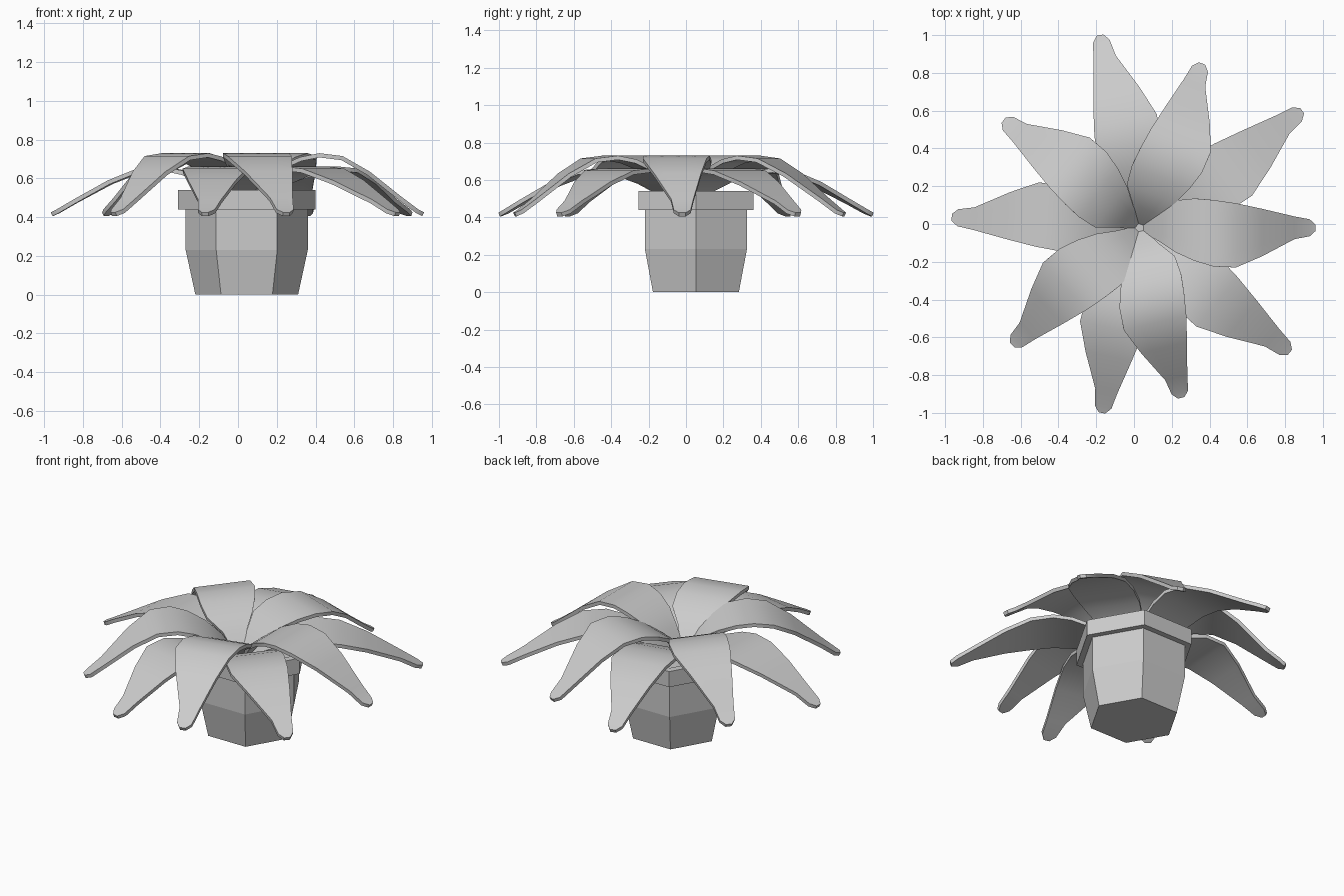
import bpy, bmesh
from math import cos, sin, pi, atan2, hypot

if "Cube" in bpy.data.objects:
    bpy.data.objects.remove(bpy.data.objects["Cube"])

POT = (0.045, 0.053)
HEART = (0.03, -0.02)


def add_object(name, bm):
    mesh = bpy.data.meshes.new(name)
    bm.to_mesh(mesh)
    bm.free()
    ob = bpy.data.objects.new(name, mesh)
    bpy.context.collection.objects.link(ob)
    return ob


def hex_lathe(name, profile, cap_start=False, cap_end=False):
    """Six-sided turned shape from (radius, height) points."""
    bm = bmesh.new()
    rings = [[bm.verts.new((POT[0] + r * cos(i * pi / 3), POT[1] + r * sin(i * pi / 3), z))
              for i in range(6)] for r, z in profile]
    for a, b in zip(rings, rings[1:]):
        for i in range(6):
            j = (i + 1) % 6
            bm.faces.new((a[i], a[j], b[j], b[i]))
    if cap_start:
        bm.faces.new(rings[0][::-1])
    if cap_end:
        bm.faces.new(rings[-1])
    return add_object(name, bm)


# Pot with stepped rim, and the soil inside it
hex_lathe("pot", [(0.265, 0), (0.315, 0.23), (0.315, 0.44), (0.355, 0.44),
                  (0.355, 0.54), (0.305, 0.54), (0.305, 0.49)], cap_start=True)
hex_lathe("soil", [(0.305, 0.495)], cap_end=True)

# Leaf outline: (distance along, left half width, right half width)
OUTLINE = [(0.0, 0.015, 0.015), (0.10, 0.075, 0.07), (0.19, 0.145, 0.13),
           (0.29, 0.155, 0.175), (0.39, 0.147, 0.205), (0.51, 0.13, 0.21),
           (0.65, 0.10, 0.15), (0.82, 0.06, 0.06), (0.90, 0.045, 0.045),
           (0.93, 0.018, 0.018)]
# Arched heights along the leaf for the two layers
UPPER = [0.47, 0.60, 0.665, 0.71, 0.73, 0.715, 0.635, 0.50, 0.44, 0.425]
LOWER = [0.44, 0.54, 0.60, 0.64, 0.662, 0.65, 0.59, 0.49, 0.44, 0.425]


def leaf(name, tip, heights):
    dx, dy = tip[0] - HEART[0], tip[1] - HEART[1]
    ang, scale = atan2(dy, dx), hypot(dx, dy) / 0.93
    bm = bmesh.new()
    rows = []
    for (t, left, right), z in zip(OUTLINE, heights):
        row = []
        for k in range(5):
            u, v = t * scale, -right + (left + right) * k / 4
            row.append(bm.verts.new((HEART[0] + u * cos(ang) - v * sin(ang),
                                     HEART[1] + u * sin(ang) + v * cos(ang), z)))
        rows.append(row)
    for a, b in zip(rows, rows[1:]):
        for k in range(4):
            bm.faces.new((a[k], b[k], b[k + 1], a[k + 1]))
    ob = add_object(name, bm)
    mod = ob.modifiers.new("thickness", 'SOLIDIFY')
    mod.thickness = 0.022
    mod.offset = -1
    bpy.ops.object.select_all(action='DESELECT')
    ob.select_set(True)
    bpy.context.view_layer.objects.active = ob
    bpy.ops.object.modifier_apply(modifier=mod.name)
    bpy.ops.object.shade_smooth_by_angle(angle=0.7)


# Two layers of five leaves, placed by their tips
for i, tip in enumerate([(0.36, 0.85), (0.96, -0.02), (0.25, -0.92),
                         (-0.645, -0.64), (-0.69, 0.55)]):
    leaf(f"upper_leaf_{i + 1}", tip, UPPER)
for i, tip in enumerate([(-0.18, 1.0), (0.89, 0.60), (0.825, -0.68),
                         (-0.17, -1.0), (-0.965, 0.035)]):
    leaf(f"lower_leaf_{i + 1}", tip, LOWER)
